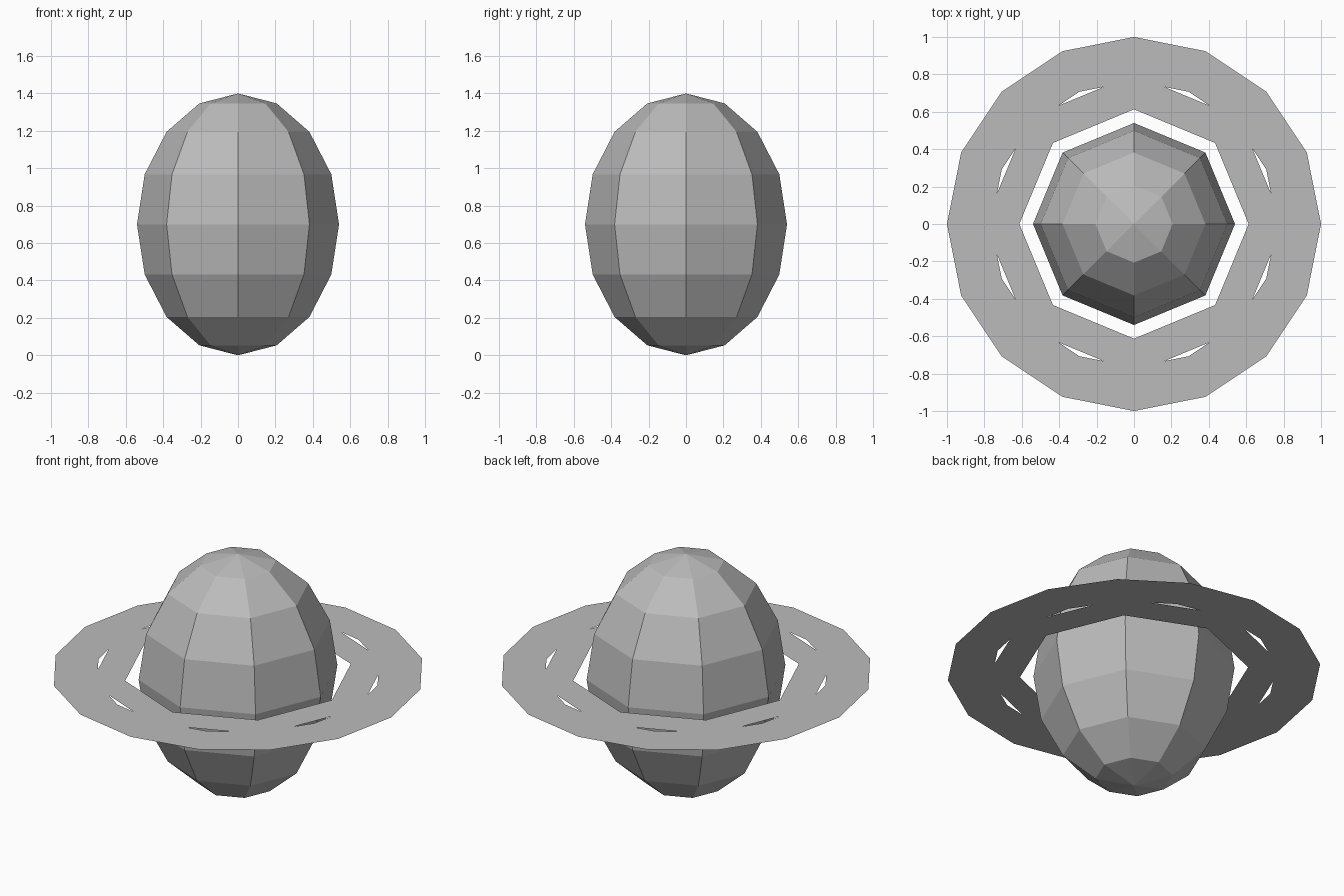
import bpy
import bmesh
from math import cos, sin, tau
from mathutils import Matrix

cube = bpy.data.objects.get("Cube")
if cube:
    bpy.data.objects.remove(cube)

MID = 0.7

grey = bpy.data.materials.new("light grey")
grey.use_nodes = True
GREY = (0.5, 0.5, 0.5, 1)
grey.diffuse_color = GREY
grey.node_tree.nodes["Principled BSDF"].inputs["Base Color"].default_value = GREY


def add_object(name, bm):
    mesh = bpy.data.meshes.new(name)
    bm.to_mesh(mesh)
    bm.free()
    mesh.materials.append(grey)
    obj = bpy.data.objects.new(name, mesh)
    obj.location.z = MID
    bpy.context.collection.objects.link(obj)
    return obj


def flat_ring(name, sides, inner, outer, inner_height=0.0):
    """Thin, single-sheet band facing upward."""
    bm = bmesh.new()
    loops = []
    for radius in (inner, outer):
        loops.append([bm.verts.new((radius * cos(tau * i / sides),
                                    radius * sin(tau * i / sides), inner_height))
                      for i in range(sides)])
    for i in range(sides):
        j = (i + 1) % sides
        bm.faces.new((loops[0][i], loops[1][i], loops[1][j], loops[0][j]))
    return add_object(name, bm)


# Faceted, tall planet body
bm = bmesh.new()
bmesh.ops.create_uvsphere(bm, u_segments=8, v_segments=8, radius=1,
                          matrix=Matrix.Diagonal((0.54, 0.54, MID, 1)))
add_object("planet_body", bm)

# Two overlapping bands; their differing side counts leave the narrow slits
flat_ring("inner_ring", 8, 0.613, 0.8)
flat_ring("outer_ring", 16, 0.765, 1.0, 0.001)
